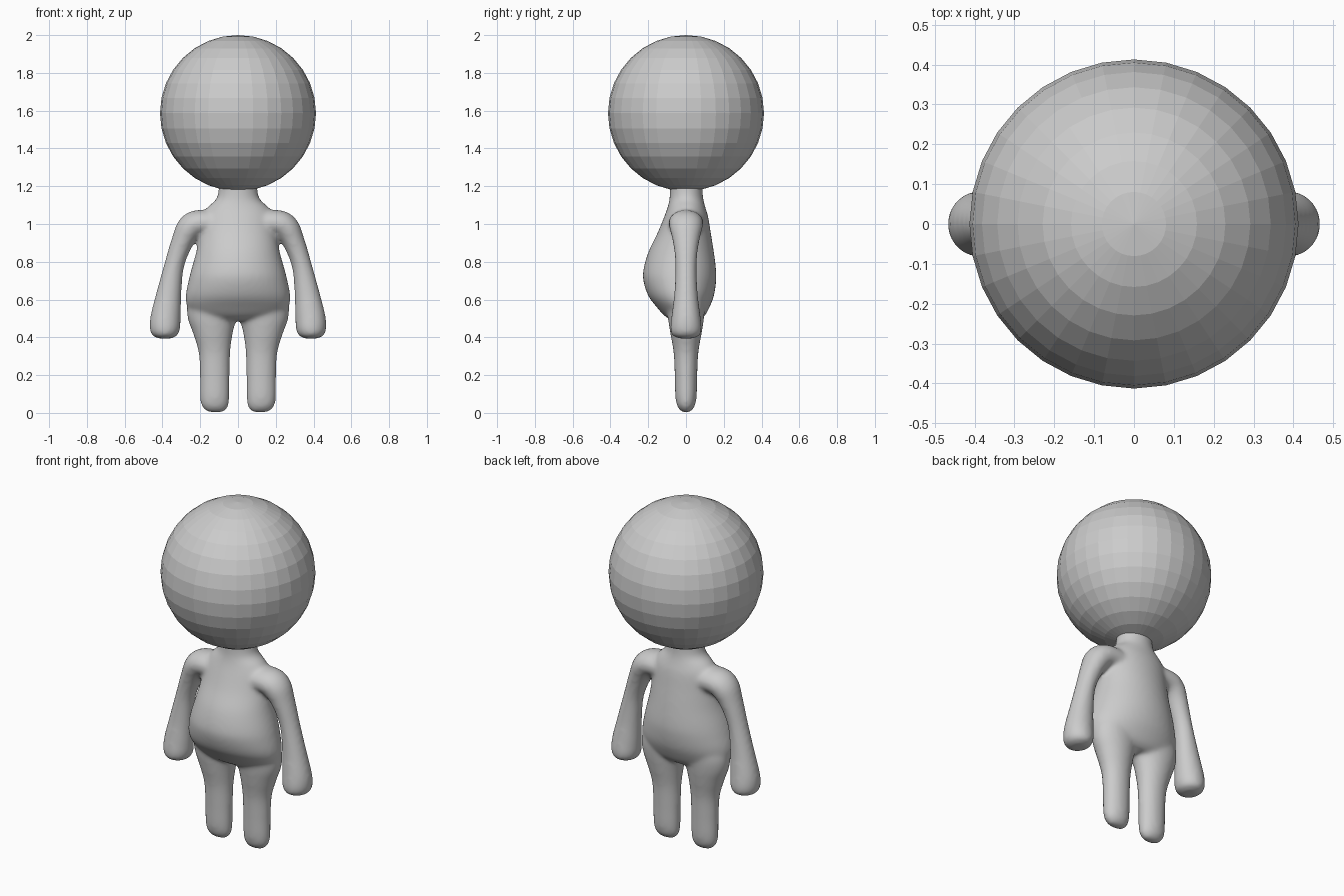
import bpy, bmesh
from math import sin, cos, pi, radians

if "Cube" in bpy.data.objects:
    bpy.data.objects.remove(bpy.data.objects["Cube"])

SIDES = 40


def spline(rings, steps=6):
    """Catmull-Rom refinement of a list of ring tuples."""
    out = []
    n = len(rings)
    for i in range(n - 1):
        p0, p1, p2, p3 = (rings[min(max(i + k, 0), n - 1)] for k in (-1, 0, 1, 2))
        for s in range(steps):
            t = s / steps
            out.append([0.5 * (2 * b + (c - a) * t + (2 * a - 5 * b + 4 * c - d) * t * t
                               + (3 * b - a - 3 * c + d) * t ** 3)
                        for a, b, c, d in zip(p0, p1, p2, p3)])
    out.append(rings[-1])
    return out


def loft(bm, rings, side=1):
    """Closed tube; ring = (x, y, z, half width, half depth, tilt in degrees)."""
    loops = []
    for x, y, z, w, d, tilt in spline(rings):
        t = radians(tilt)
        loop = []
        for k in range(SIDES):
            a = 2 * pi * k / SIDES
            u = w * cos(a)
            loop.append(bm.verts.new((side * (x + u * cos(t)), y + d * sin(a), z + u * sin(t))))
        loops.append(loop)
    for lo, hi in zip(loops, loops[1:]):
        for k in range(SIDES):
            j = (k + 1) % SIDES
            bm.faces.new((lo[k], lo[j], hi[j], hi[k]))
    bm.faces.new(loops[0][::-1])
    bm.faces.new(loops[-1])


# torso and neck: (z, half width, front y, back y)
torso = [(0.49, 0.14, -0.075, 0.07), (0.515, 0.225, -0.115, 0.10),
         (0.56, 0.268, -0.155, 0.125), (0.62, 0.277, -0.20, 0.148),
         (0.70, 0.262, -0.226, 0.16), (0.76, 0.247, -0.225, 0.159),
         (0.85, 0.222, -0.20, 0.148), (0.95, 0.203, -0.152, 0.132),
         (1.04, 0.19, -0.115, 0.117), (1.09, 0.16, -0.097, 0.102),
         (1.13, 0.117, -0.088, 0.092), (1.18, 0.103, -0.085, 0.088),
         (1.26, 0.10, -0.085, 0.088)]
torso = [(0, (f + b) / 2, z, w, (b - f) / 2, 0) for z, w, f, b in torso]

# leg: (z, centre x, half width, half depth)
leg = [(0.002, 0.117, 0.03, 0.012), (0.012, 0.119, 0.052, 0.03),
       (0.04, 0.122, 0.072, 0.048), (0.09, 0.123, 0.078, 0.057),
       (0.20, 0.123, 0.079, 0.060), (0.32, 0.125, 0.084, 0.066),
       (0.42, 0.133, 0.105, 0.083), (0.50, 0.138, 0.128, 0.095),
       (0.58, 0.138, 0.130, 0.10), (0.68, 0.13, 0.10, 0.09)]
leg = [(x, 0, z, w, d, 0) for z, x, w, d in leg]

# arm, from inside the chest to the fingertips
arm = [(0.08, 0, 1.00, 0.07, 0.09, 85), (0.20, 0, 1.005, 0.073, 0.092, 68),
       (0.258, 0, 0.975, 0.07, 0.086, 40), (0.30, 0, 0.895, 0.058, 0.068, 28),
       (0.338, 0, 0.78, 0.053, 0.056, 17), (0.365, 0, 0.635, 0.066, 0.062, 9),
       (0.383, 0, 0.51, 0.080, 0.077, 4), (0.387, 0, 0.445, 0.080, 0.083, 0),
       (0.387, 0, 0.41, 0.066, 0.072, 0), (0.387, 0, 0.394, 0.035, 0.038, 0)]

bm = bmesh.new()
loft(bm, torso)
for side in (1, -1):
    loft(bm, leg, side)
    loft(bm, arm, side)
bmesh.ops.recalc_face_normals(bm, faces=bm.faces)
mesh = bpy.data.meshes.new("body")
bm.to_mesh(mesh)
bm.free()
body = bpy.data.objects.new("body", mesh)
bpy.context.collection.objects.link(body)

# fuse the limbs into one soft skin
remesh = body.modifiers.new("fuse", 'REMESH')
remesh.mode = 'VOXEL'
remesh.voxel_size = 0.011
remesh.use_smooth_shade = True
smooth = body.modifiers.new("soften", 'SMOOTH')
smooth.factor = 0.5
smooth.iterations = 12

# head: faceted ball
bpy.ops.mesh.primitive_uv_sphere_add(segments=32, ring_count=16, radius=0.413,
                                     location=(0, 0, 1.587))
bpy.context.object.name = "head"
